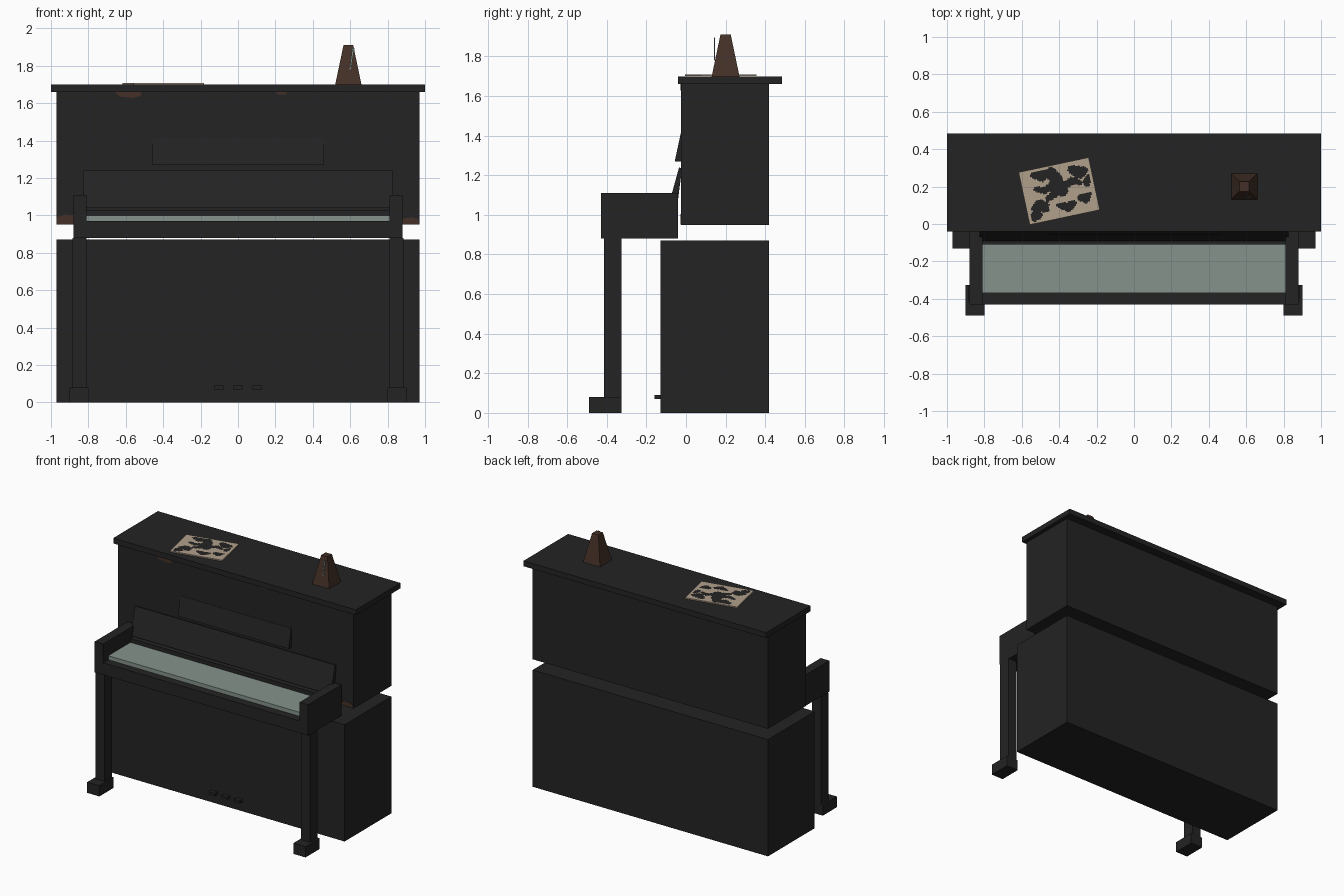
import bpy, bmesh, math
from mathutils import Matrix, Vector

cube = bpy.data.objects.get("Cube")
if cube:
    bpy.data.objects.remove(cube, do_unlink=True)


def material(name, rgb):
    m = bpy.data.materials.new(name)
    m.use_nodes = True
    m.diffuse_color = (*rgb, 1)
    m.node_tree.nodes["Principled BSDF"].inputs["Base Color"].default_value = (*rgb, 1)
    return m


BLACK = material("black lacquer", (0.017, 0.017, 0.017))
KEYS = material("pale green keys", (0.23, 0.29, 0.255))
PAPER = material("aged paper", (0.44, 0.35, 0.26))
BROWN = material("dark brown wood", (0.058, 0.03, 0.02))


def finish(name, bm, *mats):
    bmesh.ops.recalc_face_normals(bm, faces=bm.faces)
    mesh = bpy.data.meshes.new(name)
    bm.to_mesh(mesh)
    bm.free()
    for m in mats:
        mesh.materials.append(m)
    ob = bpy.data.objects.new(name, mesh)
    bpy.context.collection.objects.link(ob)
    return ob


def box(name, x, y, z, mat=BLACK):
    """Box from (min, max) pairs."""
    bm = bmesh.new()
    bmesh.ops.create_cube(bm, size=1)
    for v in bm.verts:
        v.co = [sum(r) / 2 + c * (r[1] - r[0]) for r, c in zip((x, y, z), v.co)]
    return finish(name, bm, mat)


def extrude(name, points, offset, mat=BLACK):
    """Flat outline pushed along an offset."""
    bm = bmesh.new()
    face = bm.faces.new([bm.verts.new(p) for p in points])
    new = bmesh.ops.extrude_face_region(bm, geom=[face])["geom"]
    verts = [g for g in new if isinstance(g, bmesh.types.BMVert)]
    bmesh.ops.translate(bm, verts=verts, vec=offset)
    return finish(name, bm, mat)


def side_profile(name, half_width, profile):
    return extrude(name, [(-half_width, y, z) for y, z in profile], (2 * half_width, 0, 0))


# Case
box("lower_case", (-0.97, 0.97), (-0.13, 0.42), (0, 0.87))
box("upper_case", (-0.97, 0.97), (-0.025, 0.42), (0.95, 1.66))
box("lid", (-1, 1), (-0.04, 0.485), (1.66, 1.70))

# Keyboard
box("key_bed", (-0.81, 0.81), (-0.43, -0.04), (0.88, 0.97))
box("keys", (-0.81, 0.81), (-0.37, -0.11), (0.97, 1.0), KEYS)
box("key_back_rail", (-0.81, 0.81), (-0.11, -0.04), (0.97, 1.03))
side_profile("fallboard", 0.825, [(-0.09, 1.04), (-0.035, 1.24), (-0.02, 1.235), (-0.045, 1.04)])
side_profile("music_desk", 0.457, [(-0.057, 1.27), (-0.027, 1.41), (-0.022, 1.41), (-0.022, 1.27)])

# Cheeks, legs and feet on both sides
for side, s in (("left", 1), ("right", -1)):
    def span(a, b):
        return sorted((s * a, s * b))
    box(side + "_cheek", span(0.81, 0.88), (-0.43, -0.04), (0.88, 1.11))
    box(side + "_leg", span(0.81, 0.885), (-0.415, -0.325), (0.08, 0.88))
    box(side + "_foot", span(0.80, 0.90), (-0.49, -0.325), (0, 0.08))

# Pedals
for i in (-1, 0, 1):
    x = 0.103 * i
    box("pedal_%d" % (i + 2), (x - 0.025, x + 0.025), (-0.16, -0.13), (0.07, 0.09))

# Worn wood on the upper front
WEAR = {
    "wear_top_right": [(-0.66, 1.66), (-0.63, 1.635), (-0.56, 1.628), (-0.52, 1.64), (-0.515, 1.66)],
    "wear_top_left": [(0.20, 1.66), (0.21, 1.648), (0.25, 1.645), (0.265, 1.66)],
    "wear_corner_right": [(-0.97, 0.952), (-0.97, 0.99), (-0.93, 1.005), (-0.87, 1.0), (-0.87, 0.952)],
    "wear_corner_left": [(0.97, 0.952), (0.965, 0.978), (0.93, 0.99), (0.87, 0.98), (0.87, 0.952)],
}
for name, pts in WEAR.items():
    extrude(name, [(x, -0.024, z) for x, z in pts], (0, -0.004, 0), BROWN)

# Metronome with its pendulum
bm = bmesh.new()
bmesh.ops.create_cone(bm, cap_ends=True, segments=4, radius1=0.07 * math.sqrt(2),
                      radius2=0.026 * math.sqrt(2), depth=0.21,
                      matrix=Matrix.Translation((0.59, 0.2, 1.805)) @ Matrix.Rotation(math.pi / 4, 4, 'Z'))
finish("metronome", bm, BROWN)
extrude("pendulum", [(0.596, 0.141, 1.78), (0.604, 0.141, 1.78), (0.623, 0.141, 1.895),
                     (0.611, 0.141, 1.895)], (0, 0.006, 0), KEYS)

# Sheet of paper with ink blots: centre and radii of each blot, in sheet space
BLOTS = [(-.075, .105, .05, .03), (-.015, .085, .04, .045), (0, .02, .05, .05),
         (.07, .03, .07, .022), (.12, .085, .05, .035), (-.07, .03, .06, .02),
         (-.11, -.06, .05, .035), (-.15, -.105, .03, .03), (-.05, -.02, .04, .02),
         (.03, -.085, .055, .025), (.13, -.06, .04, .025), (.16, .02, .02, .03)]
W, D = 0.383, 0.287
bm = bmesh.new()
bmesh.ops.create_grid(bm, x_segments=48, y_segments=36, size=0.5)
for v in bm.verts:
    v.co.x *= W
    v.co.y *= D
for f in bm.faces:
    c = f.calc_center_median()
    px = c.x + 0.008 * math.sin(c.y * 70)
    py = c.y + 0.008 * math.sin(c.x * 60)
    border = abs(c.x) > W / 2 - 0.008 or abs(c.y) > D / 2 - 0.008
    ink = any(((px - x) / a) ** 2 + ((py - y) / b) ** 2 < 1 for x, y, a, b in BLOTS)
    f.material_index = int(ink and not border)
new = bmesh.ops.extrude_face_region(bm, geom=bm.faces[:])["geom"]
bmesh.ops.translate(bm, verts=[g for g in new if isinstance(g, bmesh.types.BMVert)], vec=(0, 0, 0.008))
sheet = finish("music_sheet", bm, PAPER, BLACK)
sheet.location = Vector((-0.4, 0.176, 1.701))
sheet.rotation_euler.z = math.radians(12)
